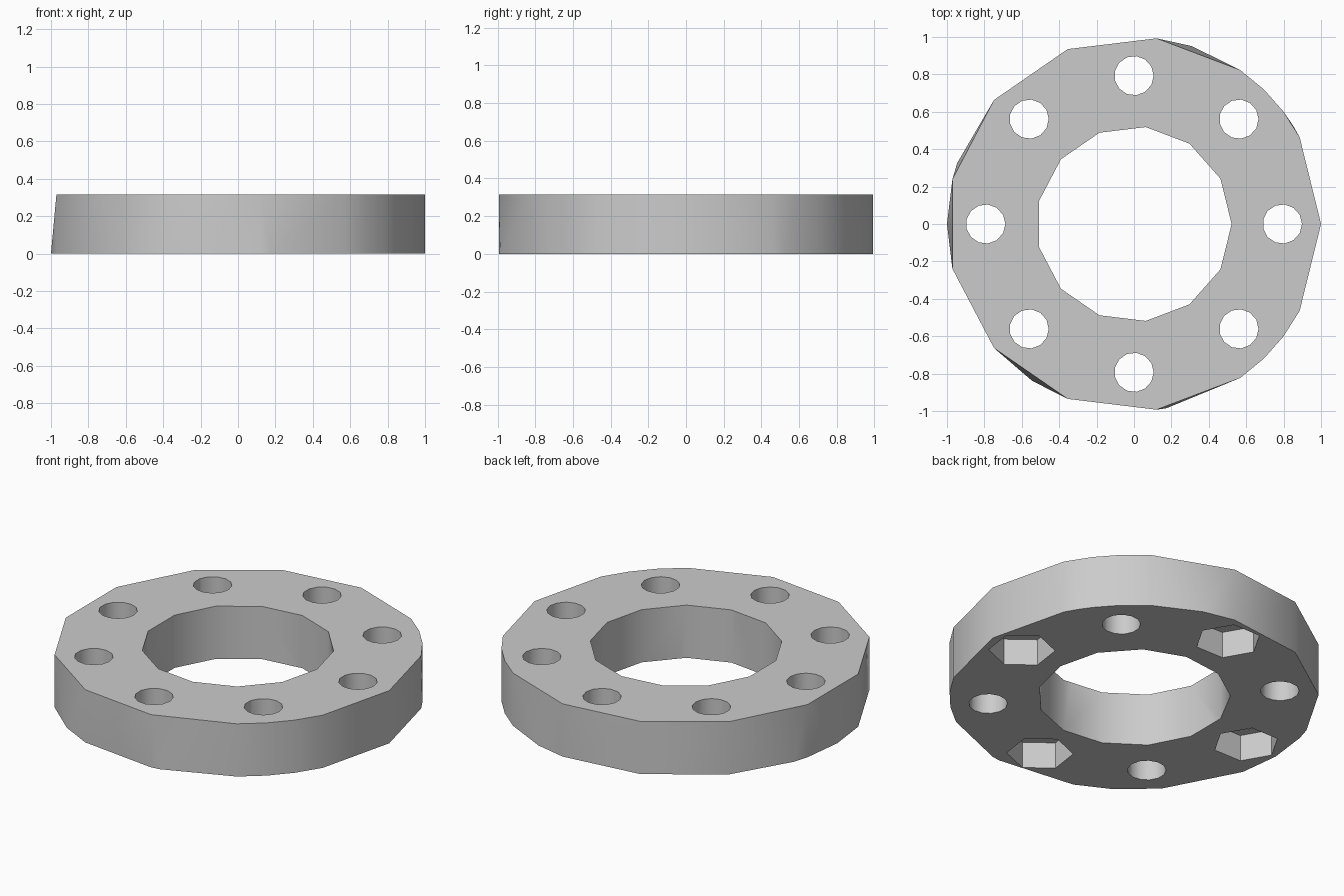
import bpy
import bmesh
from math import cos, sin, pi, radians
from mathutils import Matrix

HEIGHT = 0.315
SIDES = 13

cube = bpy.data.objects.get("Cube")
if cube:
    bpy.data.objects.remove(cube, do_unlink=True)

steel = bpy.data.materials.new("mid_grey")
steel.use_nodes = True
steel.diffuse_color = (0.6, 0.6, 0.6, 1)
steel.node_tree.nodes["Principled BSDF"].inputs["Base Color"].default_value = (0.6, 0.6, 0.6, 1)


def make_object(name, bm):
    mesh = bpy.data.meshes.new(name)
    bmesh.ops.recalc_face_normals(bm, faces=bm.faces)
    bm.to_mesh(mesh)
    bm.free()
    mesh.materials.append(steel)
    obj = bpy.data.objects.new(name, mesh)
    bpy.context.collection.objects.link(obj)
    return obj


def add_prism(bm, x, y, radius, sides, z0, z1, turn=0):
    """Upright prism with one corner at the angle turn."""
    ring = [(x + radius * cos(turn + 2 * pi * i / sides),
             y + radius * sin(turn + 2 * pi * i / sides)) for i in range(sides)]
    face = bm.faces.new([bm.verts.new((px, py, z0)) for px, py in ring])
    out = bmesh.ops.extrude_face_region(bm, geom=[face])
    top = [v for v in out["geom"] if isinstance(v, bmesh.types.BMVert)]
    bmesh.ops.translate(bm, verts=top, vec=(0, 0, z1 - z0))


# Flange body: hull of two slightly different rims
base_angles = [360 * i / SIDES for i in range(SIDES)] + [37, 46, -37, -46]
rims = {HEIGHT: base_angles, 0: base_angles + [32, 72, 161, 180, 237, 280]}
bm = bmesh.new()
for z, angles in rims.items():
    for a in angles:
        bm.verts.new((cos(radians(a)), sin(radians(a)), z))
hull = bmesh.ops.convex_hull(bm, input=bm.verts)
bmesh.ops.dissolve_limit(bm, angle_limit=0.005, verts=bm.verts, edges=bm.edges)
flange = make_object("flange_ring", bm)

# Centre bore and bolt holes
bm = bmesh.new()
add_prism(bm, 0, 0, 0.522, SIDES, -0.1, HEIGHT + 0.1)
for i in range(8):
    a = i * pi / 4
    add_prism(bm, 0.793 * cos(a), 0.793 * sin(a), 0.105, SIDES, -0.1, HEIGHT + 0.1)
holes = make_object("hole_cutter", bm)

# Hexagonal nut pockets in the underside
bm = bmesh.new()
for i, turn in enumerate((22, 0, 0, 22)):
    a = i * pi / 2
    add_prism(bm, 0.793 * cos(a), 0.793 * sin(a), 0.18, 6, -0.1, HEIGHT / 2, radians(turn))
pockets = make_object("pocket_cutter", bm)

bpy.ops.object.select_all(action='DESELECT')
bpy.context.view_layer.objects.active = flange
flange.select_set(True)
for cutter in (holes, pockets):
    cutter.hide_render = True
    mod = flange.modifiers.new(cutter.name, 'BOOLEAN')
    mod.operation = 'DIFFERENCE'
    mod.solver = 'EXACT'
    mod.object = cutter
    bpy.ops.object.modifier_apply(modifier=mod.name)
    bpy.data.objects.remove(cutter, do_unlink=True)

bpy.ops.object.shade_smooth_by_angle(angle=radians(35))
